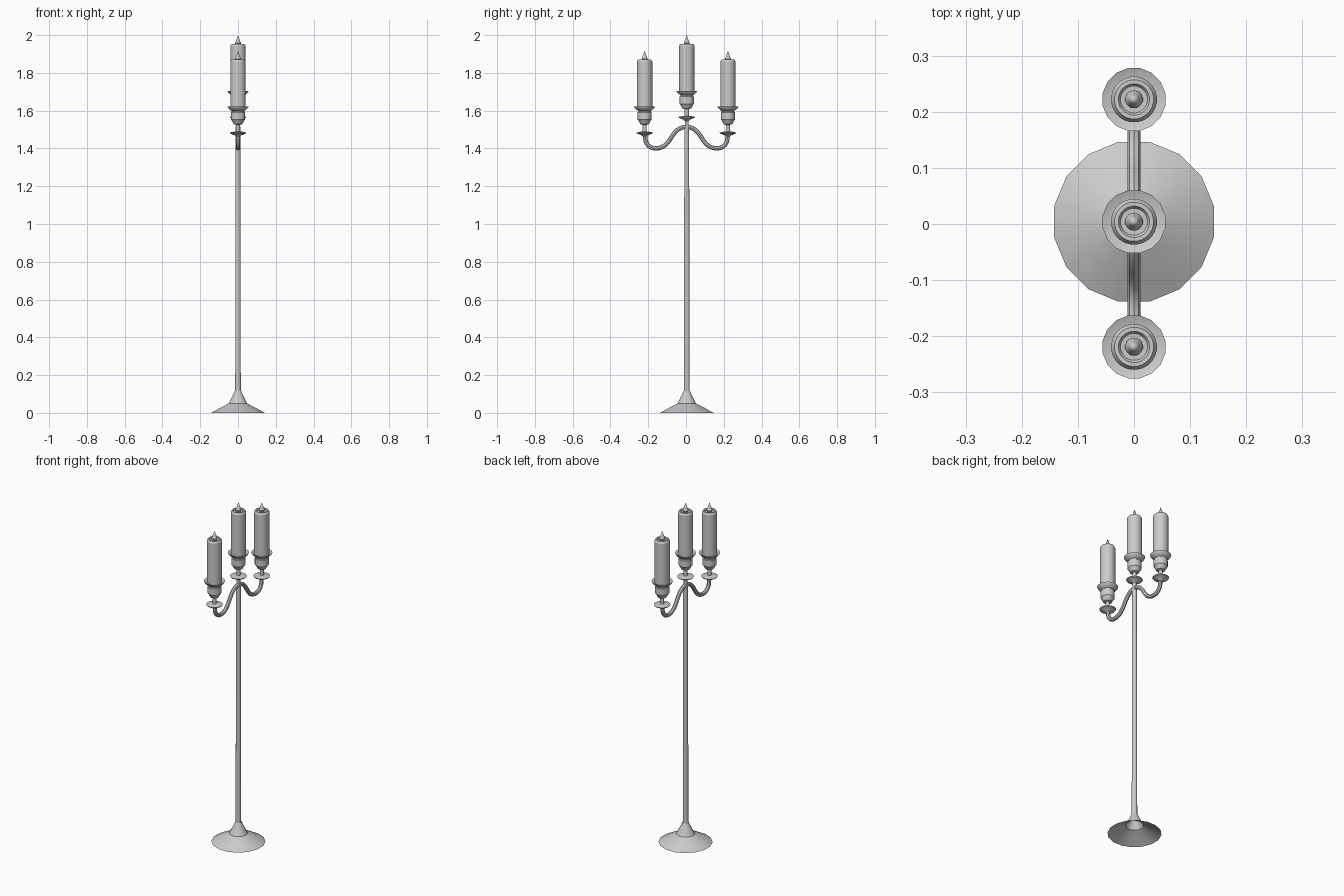
import bpy, bmesh, math

if "Cube" in bpy.data.objects:
    bpy.data.objects.remove(bpy.data.objects["Cube"])

CY = 0.004  # stand axis


def smooth(ob):
    bpy.ops.object.select_all(action='DESELECT')
    ob.select_set(True)
    bpy.context.view_layer.objects.active = ob
    bpy.ops.object.shade_smooth_by_angle(angle=math.radians(30))


def lathe(name, profile, y=CY, dz=0.0, sides=16):
    """Revolve (radius, z) points, listed top to bottom, about a vertical axis."""
    bm = bmesh.new()
    rings = []
    for r, z in profile:
        if r == 0:
            rings.append([bm.verts.new((0, y, z + dz))] * sides)
            continue
        ring = []
        for i in range(sides):
            a = (i + 0.5) * math.tau / sides
            ring.append(bm.verts.new((r * math.cos(a), y + r * math.sin(a), z + dz)))
        rings.append(ring)
    for a, b in zip(rings, rings[1:]):
        for i in range(sides):
            j = (i + 1) % sides
            corners = list(dict.fromkeys((a[i], b[i], b[j], a[j])))
            bm.faces.new(corners)
    me = bpy.data.meshes.new(name)
    bm.to_mesh(me)
    bm.free()
    ob = bpy.data.objects.new(name, me)
    bpy.context.collection.objects.link(ob)
    smooth(ob)
    return ob


# Hollow flared foot and pole
lathe("base", [(0.018, 0.115), (0.03, 0.088), (0.05, 0.05), (0.095, 0.027), (0.145, 0.0)])
lathe("pole", [(0, 1.515), (0.013, 1.515), (0.015, 0.10)])

# Candle, flame and holder, drawn for the middle candle and repeated on the arms
FLAME = [(0, 2.0), (0.009, 1.975), (0.016, 1.957), (0.011, 1.943), (0, 1.943)]
CANDLE = [(0, 1.946), (0.024, 1.947), (0.028, 1.953), (0.035, 1.953), (0.041, 1.943),
          (0.041, 1.695), (0, 1.695)]
HOLDER = [(0, 1.698), (0.040, 1.698), (0.057, 1.705), (0.055, 1.700), (0.044, 1.688),
          (0.034, 1.682), (0.034, 1.677), (0.038, 1.674), (0.038, 1.636), (0.032, 1.628),
          (0.024, 1.612), (0.011, 1.608), (0.011, 1.573), (0.022, 1.572), (0.045, 1.567),
          (0.042, 1.562), (0.015, 1.551), (0.010, 1.545), (0.010, 1.51), (0, 1.51)]
for tag, y, dz in (("middle", CY, 0), ("left", -0.219, -0.083), ("right", 0.222, -0.083)):
    lathe(tag + "_flame", FLAME, y, dz)
    lathe(tag + "_candle", CANDLE, y, dz, 24)
    # side holders end inside the arm tips
    profile = HOLDER if dz == 0 else HOLDER[:-2] + [(0.010, 1.54), (0, 1.54)]
    lathe(tag + "_holder", profile, y, dz)

# Wavy arm: one mirrored centre line swept with a round section
half = [(0.03, 1.508), (0.06, 1.486), (0.085, 1.450), (0.107, 1.422), (0.135, 1.405),
        (0.165, 1.401), (0.192, 1.408), (0.210, 1.427), (0.217, 1.450), (0.218, 1.475)]
path = [(-y, z) for y, z in reversed(half)] + [(0, 1.514)] + half
cu = bpy.data.curves.new("arm", 'CURVE')
cu.dimensions = '3D'
cu.bevel_depth = 0.0115
cu.bevel_resolution = 2
cu.use_fill_caps = True
cu.resolution_u = 2
sp = cu.splines.new('BEZIER')
sp.bezier_points.add(len(path) - 1)
for p, (y, z) in zip(sp.bezier_points, path):
    p.co = (0, y + 0.002, z)
    p.handle_left_type = p.handle_right_type = 'AUTO'
arm = bpy.data.objects.new("arm", cu)
bpy.context.collection.objects.link(arm)
bpy.ops.object.select_all(action='DESELECT')
arm.select_set(True)
bpy.context.view_layer.objects.active = arm
bpy.ops.object.convert(target='MESH')
smooth(bpy.context.view_layer.objects.active)
